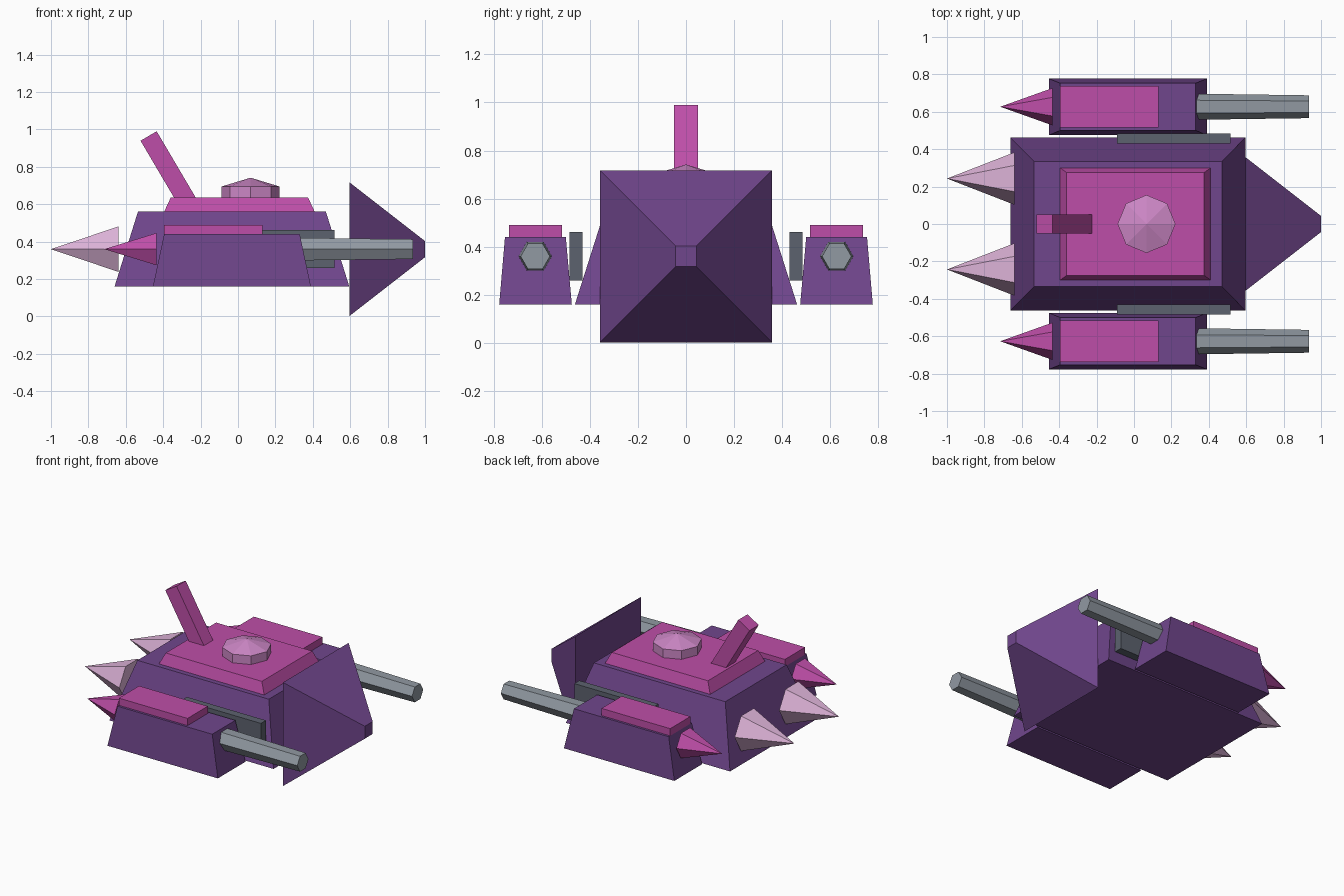
import bpy, bmesh, math
from mathutils import Matrix, Vector

cube = bpy.data.objects.get("Cube")
if cube:
    bpy.data.objects.remove(cube, do_unlink=True)


def material(name, rgb):
    m = bpy.data.materials.new(name)
    m.use_nodes = True
    m.diffuse_color = (*rgb, 1)
    m.node_tree.nodes["Principled BSDF"].inputs["Base Color"].default_value = (*rgb, 1)
    return m


PURPLE = material("purple", (0.162, 0.061, 0.262))
MAGENTA = material("magenta", (0.515, 0.076, 0.392))
ORCHID = material("orchid", (0.61, 0.242, 0.565))
PALE = material("pale pink", (0.716, 0.445, 0.679))
GREY = material("steel grey", (0.283, 0.319, 0.361))
DARK = material("dark grey", (0.107, 0.122, 0.156))


def finish(name, bm, mat):
    bmesh.ops.recalc_face_normals(bm, faces=bm.faces)
    mesh = bpy.data.meshes.new(name)
    bm.to_mesh(mesh)
    bm.free()
    mesh.materials.append(mat)
    ob = bpy.data.objects.new(name, mesh)
    bpy.context.collection.objects.link(ob)
    return ob


def block(name, mat, x, y, z, top_x=None, top_y=None):
    """Box given by (min, max) ranges; the top may have its own ranges."""
    bm = bmesh.new()
    bmesh.ops.create_cube(bm, size=1)
    for v in bm.verts:
        up = v.co.z > 0
        rx = top_x if up and top_x else x
        ry = top_y if up and top_y else y
        v.co = Vector((rx[v.co.x > 0], ry[v.co.y > 0], z[up]))
    return finish(name, bm, mat)


def cone_x(name, mat, sides, x0, x1, r0, r1, y, z, turn=0):
    """Cone or prism lying along x, from x0 (radius r0) to x1 (radius r1)."""
    bm = bmesh.new()
    bmesh.ops.create_cone(bm, cap_ends=True, segments=sides, radius1=r0,
                          radius2=r1, depth=1)
    for v in bm.verts:
        a = Matrix.Rotation(turn, 3, 'Z') @ v.co
        v.co = Vector((x0 + (x1 - x0) * (a.z + 0.5), y + a.x, z + a.y))
    return finish(name, bm, mat)


# Hull and upper deck
block("hull", PURPLE, (-0.66, 0.595), (-0.462, 0.462), (0.16, 0.56),
      (-0.535, 0.47), (-0.335, 0.335))
block("deck", MAGENTA, (-0.395, 0.41), (-0.30, 0.30), (0.56, 0.635),
      (-0.36, 0.375), (-0.275, 0.275))

# Ram plough on the nose
cone_x("ram", PURPLE, 4, 0.595, 1, 0.358 * math.sqrt(2), 0.043 * math.sqrt(2),
       0, 0.36, math.pi / 4)

# Eight-sided hatch with a low pointed lid
for name, r2, z0, z1 in (("hatch", 0.155, 0.63, 0.695), ("hatch_lid", 0, 0.695, 0.742)):
    bm = bmesh.new()
    bmesh.ops.create_cone(bm, cap_ends=True, segments=8, radius1=0.155,
                          radius2=r2, depth=z1 - z0)
    bmesh.ops.translate(bm, verts=bm.verts, vec=(0.067, 0, (z0 + z1) / 2))
    finish(name, bm, ORCHID)

# Leaning stack
stack = block("stack", MAGENTA, (-0.05, 0.05), (-0.05, 0.05), (-0.45, 0))
stack.location = (-0.478, 0, 0.965)
stack.rotation_euler = (0, math.radians(-30.5), 0)

# Parts repeated on both sides
for side, s in (("left", 1), ("right", -1)):
    def across(a, b):
        return tuple(sorted((s * a, s * b)))

    cone_x("rear_spike_" + side, PALE, 6, -0.64, -1, 0.14, 0, s * 0.243, 0.36, math.pi / 6)
    block("pod_" + side, PURPLE, (-0.455, 0.39), across(0.475, 0.777), (0.16, 0.44),
          (-0.395, 0.33), across(0.5, 0.753))
    block("pod_plate_" + side, MAGENTA, (-0.395, 0.13), across(0.516, 0.737), (0.43, 0.49))
    cone_x("pod_spike_" + side, MAGENTA, 6, -0.435, -0.715, 0.1, 0, s * 0.627, 0.36, math.pi / 6)
    cone_x("gun_" + side, GREY, 6, 0.3, 0.935, 0.07, 0.061, s * 0.627, 0.36, math.pi / 6)
    block("side_plate_" + side, DARK, (-0.09, 0.515), across(0.43, 0.485), (0.26, 0.462))
